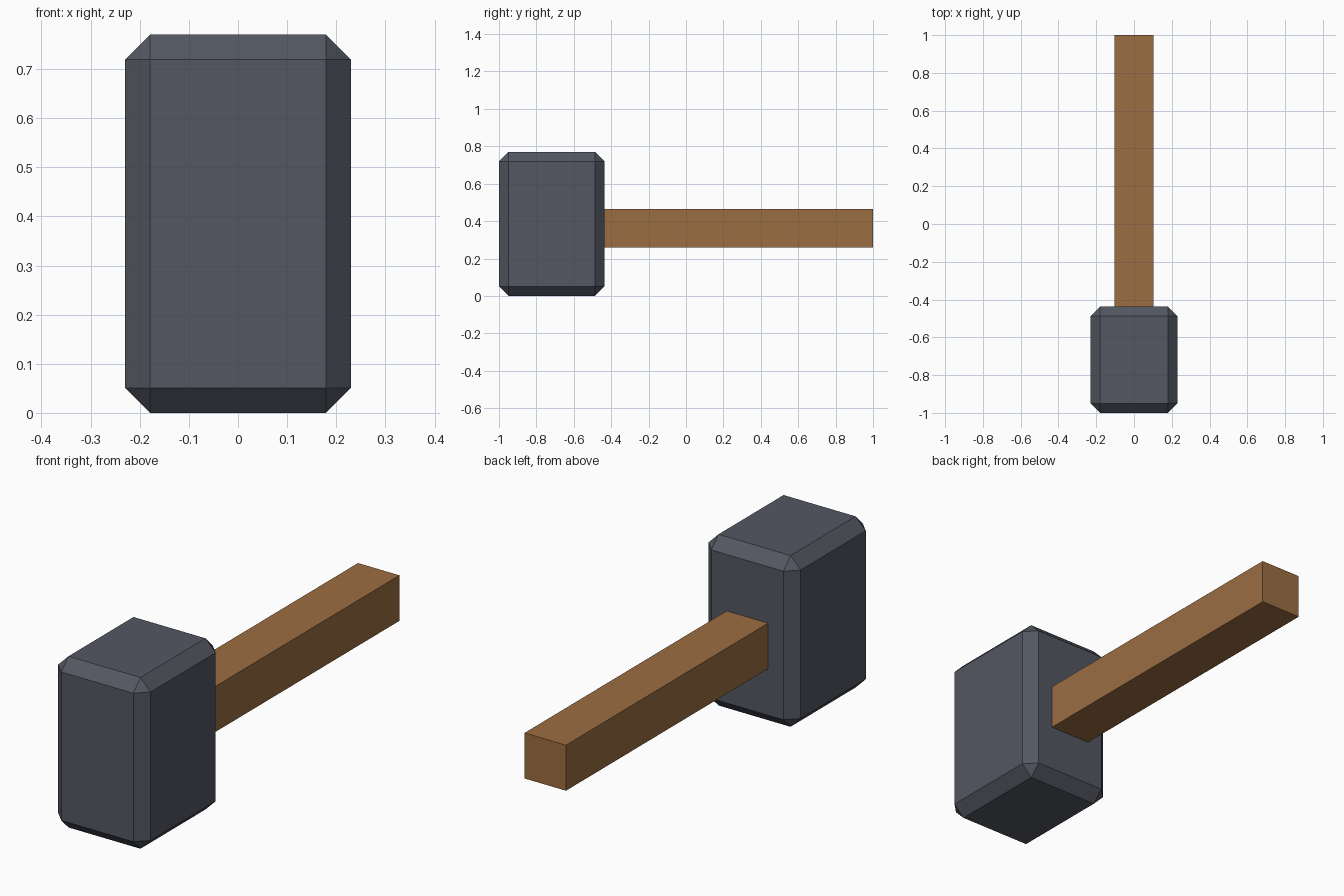
import bpy

cube = bpy.data.objects.get("Cube")
if cube:
    bpy.data.objects.remove(cube, do_unlink=True)


def make_material(name, rgb):
    mat = bpy.data.materials.new(name)
    mat.use_nodes = True
    mat.diffuse_color = (*rgb, 1)
    mat.node_tree.nodes["Principled BSDF"].inputs["Base Color"].default_value = (*rgb, 1)
    return mat


def make_box(name, low, high, mat):
    centre = [(a + b) / 2 for a, b in zip(low, high)]
    bpy.ops.mesh.primitive_cube_add(size=1, location=centre)
    obj = bpy.context.object
    obj.name = name
    obj.scale = [b - a for a, b in zip(low, high)]
    bpy.ops.object.transform_apply(location=False, rotation=False, scale=True)
    obj.data.materials.append(mat)
    return obj


steel = make_material("dark steel", (0.088, 0.096, 0.122))
wood = make_material("brown wood", (0.33, 0.155, 0.055))

# Hammer head: block with flat chamfered edges
head = make_box("hammer_head", (-0.23, -1, 0), (0.23, -0.436, 0.77), steel)
chamfer = head.modifiers.new("chamfer", "BEVEL")
chamfer.width = 0.051
chamfer.segments = 1
chamfer.limit_method = 'NONE'

# Square handle, set slightly into the back of the head
make_box("handle", (-0.103, -0.5, 0.26), (0.103, 1, 0.465), wood)
